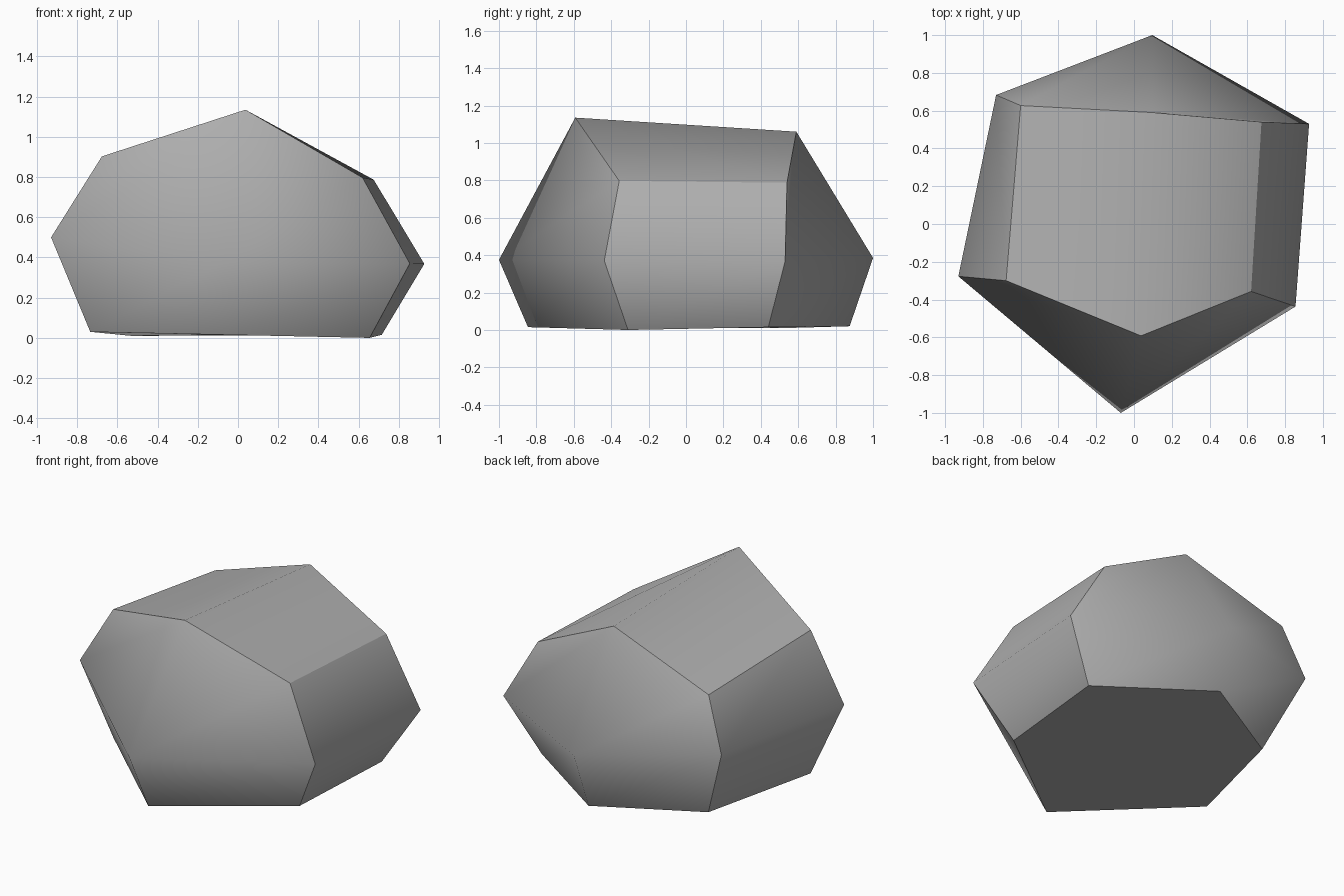
import bpy, bmesh

if "Cube" in bpy.data.objects:
    bpy.data.objects.remove(bpy.data.objects["Cube"])

# Rings run front, front-right, back-right, back, back-left, front-left
bottom = [(-.045, -.845, .015), (.655, -.31, 0), (.715, .44, .015),
          (.08, .875, .02), (-.53, .53, .01), (-.735, -.215, .03)]
middle = [(-.07, -1, .375), (.855, -.437, .37), (.927, .53, .368),
          (.097, 1, .385), (-.73, .683, .49), (-.93, -.277, .5)]
top = [(.037, -.592, 1.135), (.62, -.357, .797), (.675, .54, .787),
       (.1, .59, 1.06), (-.6, .627, .82), (-.677, -.3, .903)]

bm = bmesh.new()
rings = [[bm.verts.new(p) for p in r] for r in (bottom, middle, top)]

# Faceted walls between the rings
for lo, hi in zip(rings, rings[1:]):
    for i in range(6):
        j = (i + 1) % 6
        bm.faces.new((lo[i], lo[j], hi[j], hi[i]))

# Flat base and two roof slopes meeting at the ridge
bm.faces.new(rings[0][::-1])
t = rings[2]
bm.faces.new((t[0], t[1], t[2], t[3]))
bm.faces.new((t[0], t[3], t[4], t[5]))
bmesh.ops.recalc_face_normals(bm, faces=bm.faces)

# Smooth shading inside each side, crisp at base, roof rim and four corners
for f in bm.faces:
    f.smooth = True
for r in (rings[0], rings[2]):
    for i in range(6):
        bm.edges.get((r[i], r[(i + 1) % 6])).smooth = False
for lo, hi in zip(rings, rings[1:]):
    for i in (1, 2, 4, 5):
        bm.edges.get((lo[i], hi[i])).smooth = False

mesh = bpy.data.meshes.new("rock")
bm.to_mesh(mesh)
bm.free()

# Dark grey stone
stone = bpy.data.materials.new("stone")
stone.diffuse_color = (.42, .42, .42, 1)
stone.use_nodes = True
stone.node_tree.nodes["Principled BSDF"].inputs["Base Color"].default_value = stone.diffuse_color
mesh.materials.append(stone)
bpy.context.collection.objects.link(bpy.data.objects.new("rock", mesh))
